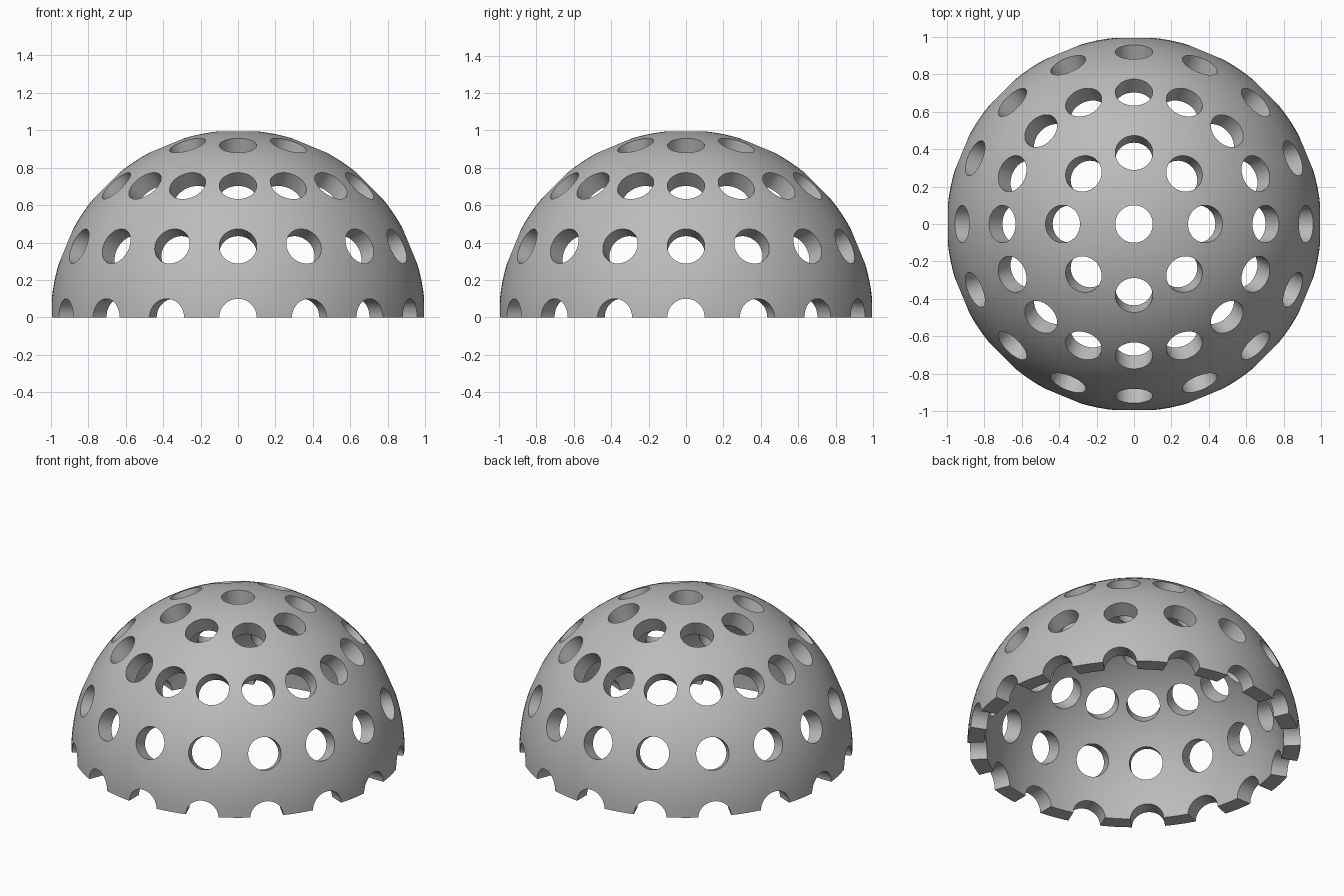
import bpy, bmesh
from math import sin, cos, pi, radians
from mathutils import Vector, Matrix

cube = bpy.data.objects.get("Cube")
if cube:
    bpy.data.objects.remove(cube, do_unlink=True)

OUTER, INNER, HOLE = 1.0, 0.9, 0.1
ARC, AROUND = 32, 128

grey = bpy.data.materials.new("plain grey")
grey.use_nodes = True
colour = (0.5, 0.5, 0.5, 1)
grey.diffuse_color = colour
grey.node_tree.nodes["Principled BSDF"].inputs["Base Color"].default_value = colour


def make_object(name, bm):
    mesh = bpy.data.meshes.new(name)
    bmesh.ops.recalc_face_normals(bm, faces=bm.faces)
    bm.to_mesh(mesh)
    bm.free()
    obj = bpy.data.objects.new(name, mesh)
    bpy.context.collection.objects.link(obj)
    mesh.materials.append(grey)
    return obj


# Dome shell: a quarter-ring profile revolved about z
bm = bmesh.new()
angles = [pi / 2 * i / ARC for i in range(ARC + 1)]
profile = [(OUTER * cos(a), OUTER * sin(a)) for a in angles]
profile += [(INNER * cos(a), INNER * sin(a)) for a in reversed(angles)]
verts = [bm.verts.new((r, 0, z)) for r, z in profile]
edges = [bm.edges.new((verts[i], verts[i + 1])) for i in range(len(verts) - 1) if i != ARC]
edges.append(bm.edges.new((verts[-1], verts[0])))
bmesh.ops.spin(bm, geom=verts + edges, cent=(0, 0, 0), axis=(0, 0, 1),
               angle=2 * pi, steps=AROUND, use_merge=False)
bmesh.ops.remove_doubles(bm, verts=bm.verts, dist=1e-4)
dome = make_object("dome_shell", bm)

# Hole cutters: radial cylinders in rings of (elevation, count)
bm = bmesh.new()
for elevation, count in ((0, 16), (22.5, 16), (45, 16), (67.5, 8), (90, 1)):
    e = radians(elevation)
    for i in range(count):
        a = 2 * pi * i / count
        axis = Vector((cos(e) * cos(a), cos(e) * sin(a), sin(e)))
        turn = axis.to_track_quat('Z', 'Y').to_matrix().to_4x4()
        bmesh.ops.create_cone(bm, cap_ends=True, segments=48, radius1=HOLE, radius2=HOLE,
                              depth=0.3, matrix=Matrix.Translation(axis * 0.95) @ turn)
cutter = make_object("hole_cutter", bm)
cutter.hide_render = True

# Pierce the shell
cut = dome.modifiers.new("holes", 'BOOLEAN')
cut.operation = 'DIFFERENCE'
cut.solver = 'EXACT'
cut.object = cutter
bpy.ops.object.select_all(action='DESELECT')
dome.select_set(True)
bpy.context.view_layer.objects.active = dome
bpy.ops.object.modifier_apply(modifier=cut.name)
bpy.data.objects.remove(cutter, do_unlink=True)
bpy.ops.object.shade_smooth_by_angle(angle=radians(30))
